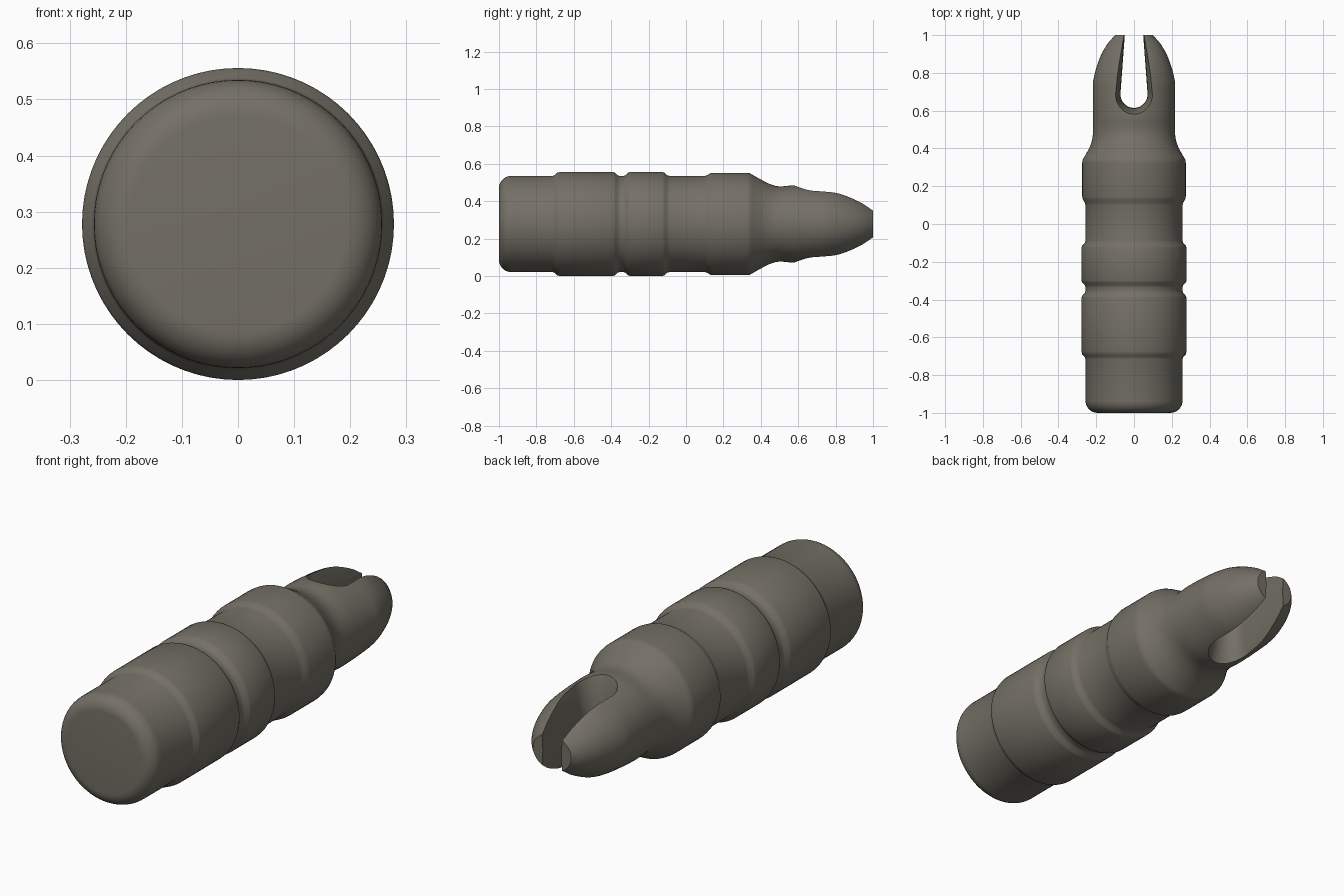
import bpy, bmesh, math

if "Cube" in bpy.data.objects:
    bpy.data.objects.remove(bpy.data.objects["Cube"], do_unlink=True)

AXIS_Z = 0.278
SIDES = 72


def loft(name, rings):
    """Skin a list of closed rings and cap both ends."""
    bm = bmesh.new()
    loops = [[bm.verts.new(p) for p in ring] for ring in rings]
    for a, b in zip(loops, loops[1:]):
        for i in range(len(a)):
            j = (i + 1) % len(a)
            bm.faces.new((a[i], a[j], b[j], b[i]))
    bm.faces.new(loops[0])
    bm.faces.new(loops[-1])
    bmesh.ops.recalc_face_normals(bm, faces=bm.faces)
    mesh = bpy.data.meshes.new(name)
    bm.to_mesh(mesh)
    bm.free()
    obj = bpy.data.objects.new(name, mesh)
    bpy.context.collection.objects.link(obj)
    return obj


def spline(points, steps=4):
    """Smooth curve through the given points."""
    out = []
    for i in range(len(points) - 1):
        p0, p1 = points[max(i - 1, 0)], points[i]
        p2, p3 = points[i + 1], points[min(i + 2, len(points) - 1)]
        for s in range(steps):
            t = s / steps
            out.append(tuple(
                b + t / 2 * (c - a + t * (2*a - 5*b + 4*c - d + t * (3*(b - c) + d - a)))
                for a, b, c, d in zip(p0, p1, p2, p3)))
    return out + [points[-1]]


def ellipse(y, rx, rz):
    angles = [math.tau * i / SIDES for i in range(SIDES)]
    return [(rx * math.cos(a), y, AXIS_Z + rz * math.sin(a)) for a in angles]


# Rounded front end, then the stepped barrel: (y, radius)
R, RIDGE, COLLAR, FILLET = 0.257, 0.278, 0.274, 0.065
profile = []
for i in range(9):
    a = math.pi / 2 * i / 8
    profile.append((-1 + FILLET * (1 - math.cos(a)), R - FILLET * (1 - math.sin(a))))
profile += [(-0.715, R), (-0.703, R + 0.004), (-0.69, RIDGE - 0.004), (-0.675, RIDGE),
            (-0.39, RIDGE), (-0.38, RIDGE - 0.004), (-0.365, R + 0.003), (-0.355, R),
            (-0.335, R), (-0.325, R + 0.003), (-0.31, RIDGE - 0.004), (-0.3, RIDGE),
            (-0.125, RIDGE), (-0.115, RIDGE - 0.004), (-0.1, R + 0.003), (-0.088, R),
            (0.1, R), (0.112, R + 0.003), (0.13, COLLAR - 0.003), (0.145, COLLAR),
            (0.325, COLLAR)]

# Neck and prongs: (y, half width, half height)
neck = [(0.34, 0.272, 0.272), (0.4, 0.238, 0.238), (0.45, 0.221, 0.213),
        (0.5, 0.217, 0.201), (0.57, 0.217, 0.206), (0.64, 0.218, 0.202),
        (0.7, 0.218, 0.196), (0.75, 0.217, 0.19), (0.8, 0.207, 0.183),
        (0.85, 0.192, 0.167), (0.9, 0.172, 0.144), (0.95, 0.143, 0.117),
        (0.985, 0.114, 0.093), (1.0, 0.1, 0.084)]

rings = [ellipse(y, r, r) for y, r in profile]
rings += [ellipse(*p) for p in spline(neck)]
body = loft("nock_body", rings)


# Slot cutter: keyhole outline that flares towards the top and bottom
def slot_ring(z):
    grow = 0.8 * z * z
    r = 0.072 + grow
    pts = [(0.045 + grow, 1.05)]
    for i in range(25):
        a = math.pi * i / 24
        pts.append((r * math.cos(a), 0.687 - r * math.sin(a)))
    pts.append((-0.045 - grow, 1.05))
    return [(x, y, AXIS_Z + z) for x, y in pts]


cutter = loft("slot_cutter", [slot_ring(-0.3 + 0.6 * i / 16) for i in range(17)])
cutter.hide_render = True

cut = body.modifiers.new("slot", "BOOLEAN")
cut.operation = "DIFFERENCE"
cut.solver = "EXACT"
cut.object = cutter

bpy.ops.object.select_all(action="DESELECT")
bpy.context.view_layer.objects.active = body
body.select_set(True)
bpy.ops.object.modifier_apply(modifier=cut.name)
bpy.data.objects.remove(cutter, do_unlink=True)
bpy.ops.object.shade_smooth_by_angle(angle=math.radians(35))

# Single warm grey plastic
color = (0.175, 0.162, 0.132, 1)
mat = bpy.data.materials.new("warm_grey")
mat.use_nodes = True
mat.diffuse_color = color
mat.node_tree.nodes["Principled BSDF"].inputs["Base Color"].default_value = color
body.data.materials.clear()
body.data.materials.append(mat)
